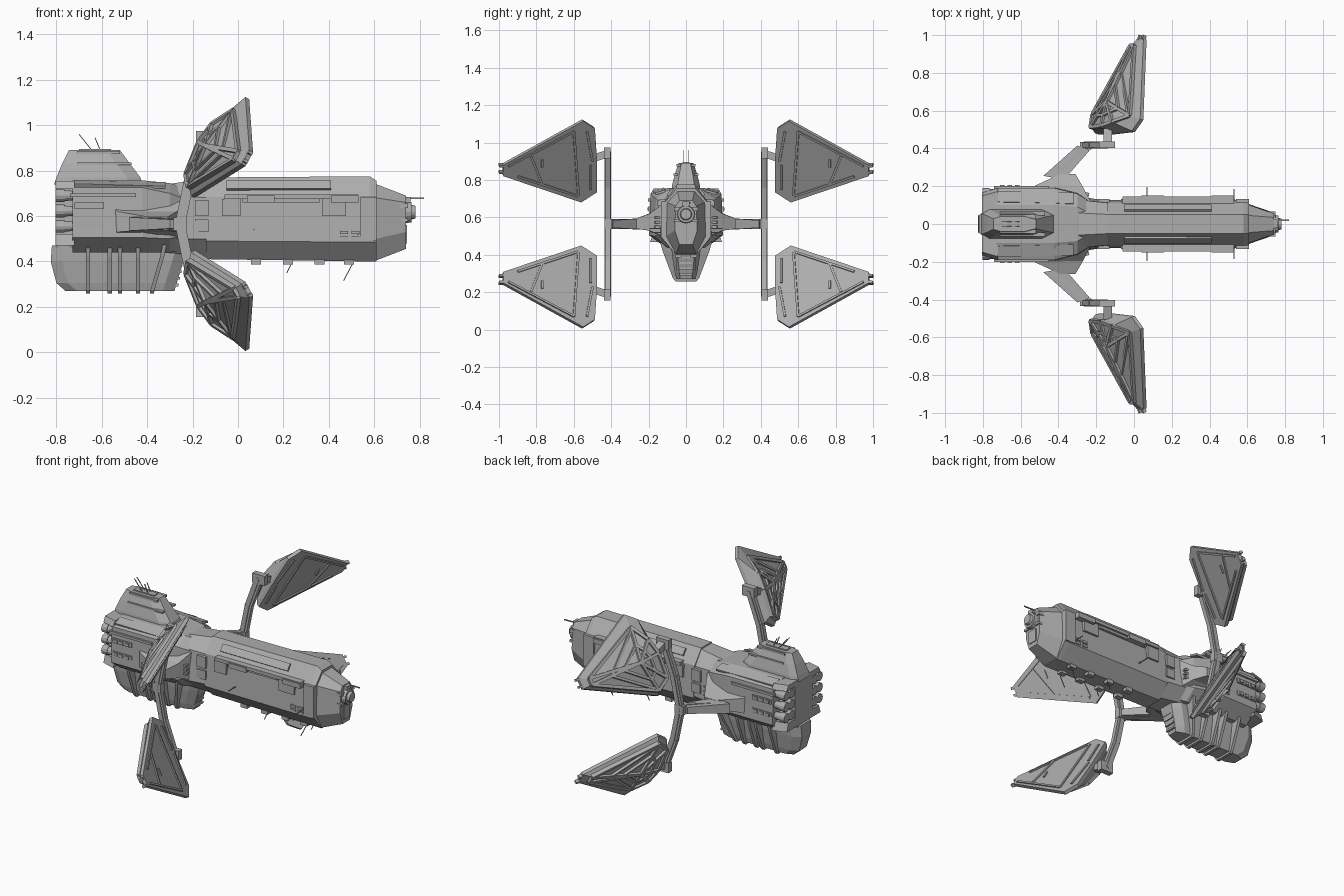
import bpy, bmesh, math
from mathutils import Vector as V

def material(name, g):
    m = bpy.data.materials.new(name)
    m.diffuse_color = (g, g, g, 1)
    return m

GREY = material("hull_grey", 0.42)
ZC = 0.565  # height of the wing symmetry plane

def finish(name, bm):
    bmesh.ops.recalc_face_normals(bm, faces=bm.faces)
    me = bpy.data.meshes.new(name)
    bm.to_mesh(me)
    bm.free()
    me.materials.append(GREY)
    ob = bpy.data.objects.new(name, me)
    bpy.context.collection.objects.link(ob)
    return ob

def skin(bm, rings):
    """Closed solid through rings of equal point count."""
    vs = [[bm.verts.new(p) for p in r] for r in rings]
    n = len(vs[0])
    for a, b in zip(vs, vs[1:]):
        for i in range(n):
            bm.faces.new((a[i], a[(i + 1) % n], b[(i + 1) % n], b[i]))
    bm.faces.new(vs[0][::-1])
    bm.faces.new(vs[-1])

def section(x, half):
    """Mirror a top-to-bottom (y, z) half outline into a ring at x."""
    return [(x, y, z) for y, z in half] + [(x, -y, z) for y, z in reversed(half)]

def hull(name, sections):
    bm = bmesh.new()
    skin(bm, [section(x, h) for x, h in sections])
    return finish(name, bm)

def box(bm, x0, x1, y0, y1, z0, z1):
    skin(bm, [[(x, y0, z0), (x, y1, z0), (x, y1, z1), (x, y0, z1)] for x in (x0, x1)])

def both(bm, x0, x1, y0, y1, z0, z1):
    box(bm, x0, x1, y0, y1, z0, z1)
    box(bm, x0, x1, -y1, -y0, z0, z1)

def beam(bm, p, q, w, h, up=(0, 0, 1), f=lambda p: p):
    p, q, up = V(p), V(q), V(up)
    d = (q - p).normalized()
    s = d.cross(up).normalized() * w / 2
    t = s.cross(d).normalized() * h / 2
    skin(bm, [[f(e + a * s + b * t) for a, b in ((1, 1), (1, -1), (-1, -1), (-1, 1))] for e in (p, q)])

def tube(bm, x0, x1, y, z, r0, r1, n=16):
    ring = lambda x, r: [(x, y + r * math.cos(k * math.tau / n), z + r * math.sin(k * math.tau / n)) for k in range(n)]
    skin(bm, [ring(x0, r0), ring(x1, r1)])

# Long forward hull, tapered nose and neck
body = [(.05, .775), (.115, .685), (.128, .485), (.053, .40)]
hull("forward_hull", [(-.14, [(.05, .77), (.115, .685), (.128, .49), (.055, .41)]), (.58, body),
                      (.61, [(.05, .755), (.115, .68), (.125, .485), (.053, .40)])])
hull("nose", [(.61, [(.045, .74), (.10, .68), (.105, .50), (.053, .405)]),
              (.74, [(.035, .69), (.055, .66), (.06, .53), (.035, .455)])])
hull("neck", [(-.32, [(.06, .74), (.13, .69), (.15, .50), (.08, .44)]),
              (-.12, [(.05, .765), (.11, .68), (.12, .50), (.06, .42)])])
bm = bmesh.new()
tube(bm, .70, .765, 0, .617, .052, .045)
tube(bm, .765, .782, 0, .617, .032, .028)
finish("nose_sensor", bm)
bm = bmesh.new()
both(bm, .63, .75, .03, .065, .635, .655)
both(bm, .63, .75, .03, .065, .575, .59)
box(bm, .62, .76, -.02, .02, .66, .685)
box(bm, .62, .745, -.03, .03, .48, .56)
finish("nose_brackets", bm)

# Armour plates, hatches and belly bumps on the forward hull
bm = bmesh.new()
for x0, x1, z0, z1 in ((-.19, -.13, .60, .67), (-.19, -.13, .53, .585), (-.07, .01, .60, .675),
                       (.37, .475, .60, .675), (.54, .61, .49, .685), (.02, .36, .66, .685),
                       (.45, .485, .52, .535), (.45, .485, .495, .51), (.50, .535, .52, .535), (.50, .535, .495, .51)):
    both(bm, x0, x1, .10, .133, z0, z1)
both(bm, -.06, .53, .09, .145, .675, .695)
for x in (.04, .41):
    both(bm, x, x + .12, .10, .152, .66, .69)
for s in (1, -1):
    beam(bm, (-.05, s * .081, .732), (.41, s * .081, .732), .045, .022, (0, s * .8, .6))
    for x in (.08, .22, .36, .49):
        box(bm, x - .022, x + .022, *sorted((s * .025, s * .058)), .386, .41)
finish("hull_plates", bm)

# Wide engine section
rear = [(.10, .757), (.19, .725), (.197, .505), (.11, .44)]
hull("engine_section", [(-.73, rear), (-.42, rear), (-.30, [(.09, .745), (.16, .70), (.17, .50), (.10, .44)]),
                        (-.22, [(.05, .72), (.11, .67), (.12, .52), (.07, .45)])])
hull("engine_core", [(-.805, [(.06, .75), (.085, .72), (.085, .52), (.06, .46)]),
                     (-.72, [(.07, .757), (.10, .74), (.10, .50), (.08, .45)])])
# Sloping brows above and below the nozzles
bm = bmesh.new()
for z0, z1 in ((.722, .754), (.47, .52)):
    skin(bm, [[(x, -y, z0), (x, y, z0), (x, y * .9, z1), (x, -y * .9, z1)] for x, y in ((-.805, .165), (-.72, .192))])
finish("engine_shrouds", bm)
bm = bmesh.new()
for s in (1, -1):
    for y in (.113, .162):
        for z in (.69, .622, .555):
            tube(bm, -.765, -.72, s * y, z, .024, .020, 12)
            tube(bm, -.803, -.765, s * y, z, .028, .028, 12)
finish("engine_nozzles", bm)
bm = bmesh.new()
for z in (.645, .565):
    both(bm, -.72, -.59, .18, .20, z - .014, z + .014)
    for k in range(3):
        both(bm, -.71 + .04 * k, -.685 + .04 * k, .19, .206, z - .009, z + .009)
both(bm, -.74, -.45, .18, .202, .685, .70)
for s in (1, -1):
    beam(bm, (-.72, s * .145, .745), (-.32, s * .135, .735), .06, .012, (0, s * .3, 1))
    for k in range(3):
        beam(bm, (-.47, s * .19, .55 + .025 * k), (-.24, s * .145, .55 + .025 * k), .04, .012)
finish("engine_panels", bm)

# Dorsal tower
bm = bmesh.new()
quad = lambda a, b, y, z: [(a, -y * .7, z), (a + .04, -y, z), (b - .06, -y, z), (b, -y * .6, z),
                           (b, y * .6, z), (b - .06, y, z), (a + .04, y, z), (a, y * .7, z)]
skin(bm, [quad(-.81, -.42, .078, .74), quad(-.80, -.43, .075, .77), quad(-.775, -.475, .06, .83), quad(-.745, -.52, .04, .89)])
finish("dorsal_tower", bm)
bm = bmesh.new()
both(bm, -.71, -.47, .045, .066, .825, .835)
both(bm, -.71, -.52, .03, .05, .873, .886)
box(bm, -.70, -.56, -.02, .02, .88, .896)
finish("tower_trim", bm)

# Ventral keel core, with ribs standing out from it
bm = bmesh.new()
skin(bm, [[(a, -y * .6, z), (a + .05, -y, z), (b - .05, -y, z), (b, -y * .6, z),
           (b, y * .6, z), (b - .05, y, z), (a + .05, y, z), (a, y * .6, z)]
          for a, b, y, z in ((-.76, -.28, .05, .27), (-.80, -.27, .06, .305), (-.825, -.24, .075, .40), (-.82, -.22, .08, .47))])
finish("keel", bm)
bm = bmesh.new()
for x, slant in ((-.66, 0), (-.565, 0), (-.52, 0), (-.44, 0), (-.315, -.065)):
    skin(bm, [[(x + dx + slant * t, s * y, z) for dx, s in ((-.009, -1), (.009, -1), (.009, 1), (-.009, 1))]
              for y, z, t in ((.15, .51, 0), (.125, .42, .3), (.07, .275, .95), (.055, .258, 1))])
for k in range(6):
    z = .29 + .03 * k
    box(bm, -.30, -.262 + .006 * k, -.035, .035, z, z + .012)
finish("keel_ribs", bm)

# Whip antennas
bm = bmesh.new()
for s in (1, -1):
    beam(bm, (-.64, s * .012, .885), (-.70, s * .012, .96), .004, .004)
    beam(bm, (-.605, s * .012, .885), (-.63, s * .012, .945), .004, .004)
    beam(bm, (.07, s * .11, .54), (.07, s * .195, .54), .005, .005)
    beam(bm, (.53, s * .11, .52), (.53, s * .185, .52), .005, .005)
    beam(bm, (.24, s * .05, .40), (.215, s * .05, .35), .004, .004)
    beam(bm, (.51, s * .05, .40), (.465, s * .05, .315), .004, .004)
beam(bm, (.70, .02, .68), (.82, .02, .678), .006, .006)
finish("antennas", bm)

# Side pylons and outrigger arms
for s, side in ((1, "left"), (-1, "right")):
    bm = bmesh.new()
    skin(bm, [[(a, s * y0, zc - h), (b, s * y1, zc - h), (b, s * y1, zc + h), (a, s * y0, zc + h)]
              for a, b, y0, y1, zc, h in ((-.60, -.22, .15, .10, .59, .10), (-.53, -.27, .20, .195, .575, .045),
                                          (-.39, -.31, .265, .265, .567, .028))])
    skin(bm, [[(a, s * y0, ZC - h), (b, s * y1, ZC - h), (b, s * y1, ZC + h), (a, s * y0, ZC + h)]
              for a, b, y0, y1, h in ((-.48, -.37, .255, .235, .03), (-.30, -.235, .415, .39, .02))])
    beam(bm, (-.41, s * .27, ZC), (-.26, s * .40, ZC), .02, .055)
    box(bm, -.285, -.225, *sorted((s * .395, s * .435)), ZC - .028, ZC + .028)
    finish(side + "_pylon", bm)

# Four folding wings: front plane x = f(y, z), domed back at depth h
N = V((-1, .35, .56)).normalized()
def on_wing(y, z, h=0):
    return V((.055 + .35 * (y - .55) + .56 * (z - 1.125), y, z)) + N * h

RIM = [(.475, .896), (.475, .735), (.56, .68), (.975, .82), (.975, .88), (.55, 1.115), (.487, 1.075)]
CAP = [V(c) for c in ((.492, .885, .085), (.492, .755, .065), (.565, .705, .05), (.93, .828, .045),
                      (.93, .862, .045), (.56, 1.045, .04), (.515, .965, .08))]
HUB = V((.62, .865, .09))
web = lambda i, t: HUB.lerp(CAP[i % 7], t)
FRONT = [((.50, .90), (.53, 1.06)), ((.60, 1.06), (.95, .875)), ((.58, .715), (.90, .82)),
         ((.51, .88), (.51, .75)), ((.60, 1.06), (.575, .72)), ((.83, .93), (.77, .78)), ((.77, .87), (.77, .91))]
for sy, side in ((1, "left"), (-1, "right")):
    for sz, level in ((1, "upper"), (-1, "lower")):
        f = lambda p: (p[0], sy * p[1], ZC + sz * (p[2] - ZC))
        name = level + "_" + side
        bm = bmesh.new()
        skin(bm, [[f(on_wing(y, z)) for y, z in RIM], [f(on_wing(y, z, .02)) for y, z in RIM],
                  [f(on_wing(*c)) for c in CAP], [f(on_wing(*web(i, .08))) for i in range(7)]])
        finish(name + "_wing", bm)
        # Lattice on the back, trim on the front, prongs at the tip
        bm = bmesh.new()
        bar = lambda p, q, w=.018: beam(bm, on_wing(*p), on_wing(*q), w, .024, N, f)
        for i in range(7):
            bar(CAP[i], CAP[(i + 1) % 7])
            bar(HUB, CAP[i])
        for i, t, j, u in ((0, .55, 1, .55), (1, .55, 2, .6), (2, .6, 3, .35), (3, .35, 5, .5), (5, .5, 6, .5),
                           (6, .5, 0, .55), (2, .95, 3, .6), (3, .6, 5, .95)):
            bar(web(i, t), web(j, u), .015)
        for a, b in FRONT:
            beam(bm, on_wing(*a), on_wing(*b), .012, .014, N, f)
        for z in (.835, .872):
            beam(bm, on_wing(.93, z, .015), on_wing(.995, z, .015), .014, .02, N, f)
        finish(name + "_lattice", bm)
        # Outrigger strut, hinge block and wing mount
        bm = bmesh.new()
        path = [(-.255, .418, ZC), (-.215, .418, .76), (-.145, .418, .95)]
        for a, b in zip(path, path[1:]):
            beam(bm, a, b, .026, .045, (1, 0, 0), f)
            beam(bm, a, b, .036, .018, (1, 0, 0), f)
        beam(bm, (-.185, .42, .945), (-.10, .42, .945), .035, .06, f=f)
        beam(bm, (-.14, .42, .94), (-.14, .50, .915), .045, .04, f=f)
        finish(name + "_strut", bm)
